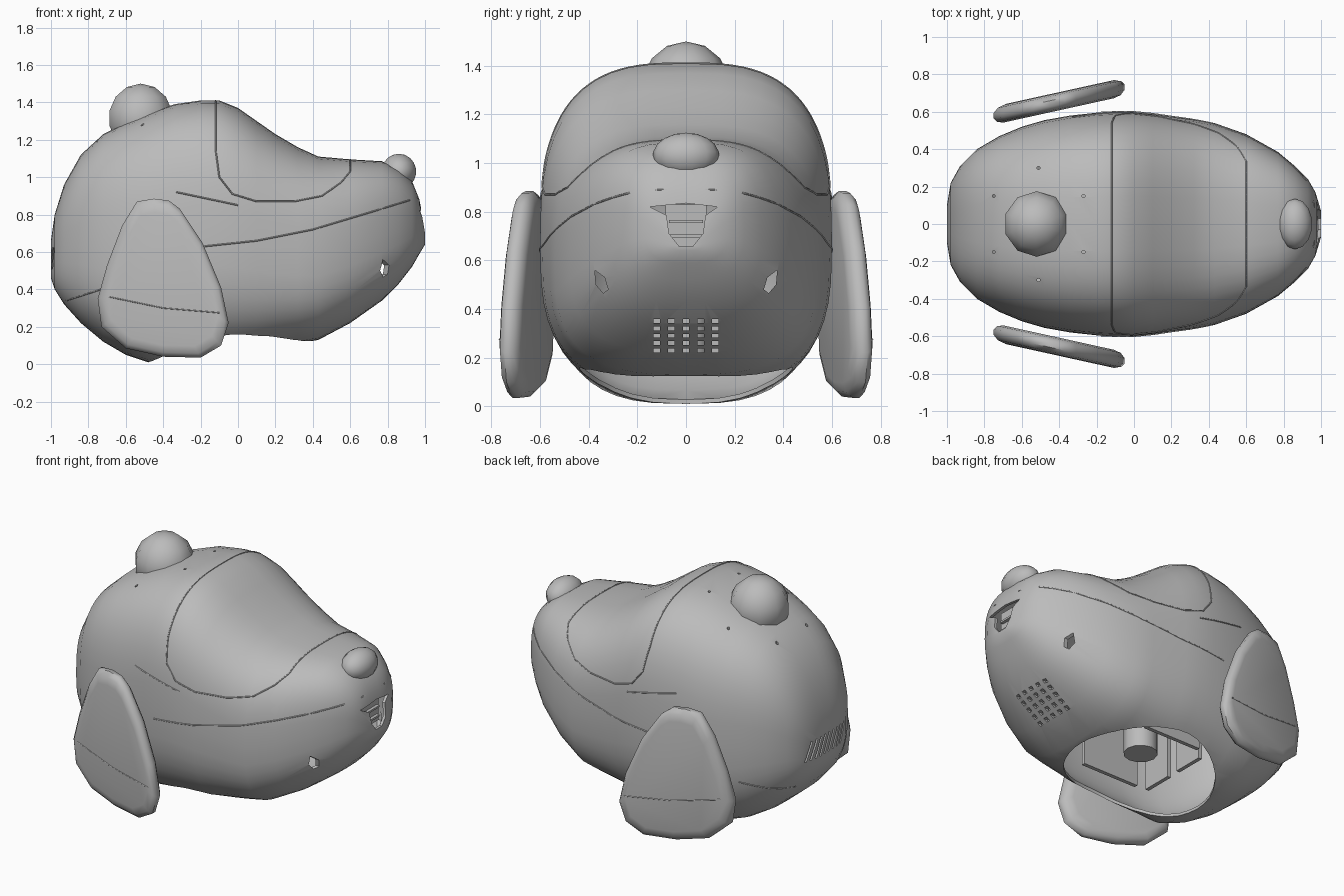
import bpy, bmesh, math
from mathutils import Matrix, Vector

if "Cube" in bpy.data.objects:
    bpy.data.objects.remove(bpy.data.objects["Cube"])

grey = bpy.data.materials.new("plain grey")
grey.use_nodes = True
grey.diffuse_color = (0.5, 0.5, 0.5, 1)
grey.node_tree.nodes["Principled BSDF"].inputs["Base Color"].default_value = grey.diffuse_color

# Head stations: x, bottom, top, half width
STATIONS = [
    (-1, .46, .66, .1), (-.98, .4, .8, .22), (-.93, .32, .96, .31),
    (-.84, .22, 1.12, .4), (-.72, .12, 1.23, .47), (-.6, .05, 1.29, .52),
    (-.48, .01, 1.34, .555), (-.34, .03, 1.39, .58), (-.2, .04, 1.41, .595),
    (-.1, .05, 1.41, .6), (0, .06, 1.37, .6), (.1, .07, 1.3, .59),
    (.2, .09, 1.23, .575), (.32, .11, 1.16, .56), (.43, .13, 1.11, .54),
    (.6, .22, 1.095, .48), (.77, .34, 1.085, .385), (.86, .43, 1.04, .31),
    (.93, .52, .98, .24), (.97, .59, .88, .17), (1, .64, .72, .07)]
POWER = 2.9


def section(x):
    """Centre height, lower and upper half height, half width at x."""
    for a, b in zip(STATIONS, STATIONS[1:]):
        if x <= b[0]:
            t = (x - a[0]) / (b[0] - a[0])
            _, low, top, width = (p + (q - p) * t for p, q in zip(a, b))
            mid = low + (top - low) * .46
            return mid, mid - low, top - mid, width


def ring_point(x, angle):
    mid, down, up, width = section(x)
    c, s = math.cos(angle), math.sin(angle)
    y = math.copysign(abs(c) ** (2 / POWER), c) * width
    z = math.copysign(abs(s) ** (2 / POWER), s) * (up if s > 0 else down)
    return Vector((x, y, mid + z))


def side_point(x, z):
    mid, down, up, width = section(x)
    r = min(1, abs(z - mid) / (up if z > mid else down))
    return Vector((x, width * (1 - r ** POWER) ** (1 / POWER), z))


def finish(name, bm, angle=35):
    bmesh.ops.recalc_face_normals(bm, faces=bm.faces)
    mesh = bpy.data.meshes.new(name)
    bm.to_mesh(mesh)
    bm.free()
    ob = bpy.data.objects.new(name, mesh)
    bpy.context.collection.objects.link(ob)
    mesh.materials.append(grey)
    smooth(ob, angle)
    return ob


def smooth(ob, angle=35):
    bpy.ops.object.select_all(action='DESELECT')
    ob.select_set(True)
    bpy.context.view_layer.objects.active = ob
    bpy.ops.object.shade_smooth_by_angle(angle=math.radians(angle))


def loft(bm, rings):
    loops = [[bm.verts.new(p) for p in ring] for ring in rings]
    n = len(loops[0])
    for a, b in zip(loops, loops[1:]):
        for i in range(n):
            j = (i + 1) % n
            bm.faces.new((a[i], a[j], b[j], b[i]))
    bm.faces.new(loops[0][::-1])
    bm.faces.new(loops[-1])


def add_box(bm, centre, size, turn=0):
    m = (Matrix.Translation(centre) @ Matrix.Rotation(turn, 4, 'X')
         @ Matrix.Diagonal((*size, 1)))
    bmesh.ops.create_cube(bm, size=1, matrix=m)


def add_prism(bm, outline, x0, x1):
    loft(bm, [[(x, y, z) for y, z in outline] for x in (x0, x1)])


def add_cylinder(bm, centre, radius, depth, sides):
    bmesh.ops.create_cone(bm, cap_ends=True, segments=sides, radius1=radius, radius2=radius,
                          depth=depth, matrix=Matrix.Translation(centre))


# Hollow head shell
bm = bmesh.new()
loft(bm, [[ring_point(s[0], math.tau * i / 48) for i in range(48)] for s in STATIONS])
head = finish("head_shell", bm)
shell = head.modifiers.new("shell", 'SOLIDIFY')
shell.thickness, shell.offset = .018, -1

# Cutter: neck opening, mouth, eyes, speaker holes, rear vents, top pinholes
bm = bmesh.new()
add_cylinder(bm, (-.04, 0, 0), .44, .8, 40)
add_prism(bm, [(-.15, .82), (-.08, .785), (-.07, .71), (-.03, .66), (.03, .66),
               (.07, .71), (.08, .785), (.13, .82), (0, .835)], .93, 1.1)
for side in (-1, 1):
    add_prism(bm, [(side * y, z) for y, z in
                   [(.375, .56), (.37, .5), (.34, .465), (.32, .48), (.335, .53)]], .7, .95)
    for x, y in [(-.75, .15), (-.27, .15), (-.51, .3)]:
        add_cylinder(bm, (x, side * y, 1.3), .009, .4, 6)
for col in range(-2, 3):
    for row in range(5):
        add_box(bm, (.72, col * .06, .23 + row * .03), (.4, .026, .016))
for i in range(-4, 5):
    add_box(bm, (-1, i * .042, .565), (.14, .014, .13), math.radians(25))
cutter = finish("opening_cutter", bm)
cutter.hide_render = True
cut = head.modifiers.new("openings", 'BOOLEAN')
cut.operation, cut.solver, cut.object = 'DIFFERENCE', 'EXACT', cutter
bpy.context.view_layer.update()
evaluated = head.evaluated_get(bpy.context.evaluated_depsgraph_get())
head.data = bpy.data.meshes.new_from_object(evaluated)
head.modifiers.clear()
bpy.data.objects.remove(cutter)
smooth(head)


# Panel seams following the shell
def seam(name, points, closed=False):
    curve = bpy.data.curves.new(name, 'CURVE')
    curve.dimensions = '3D'
    curve.bevel_depth, curve.bevel_resolution = .004, 0
    spline = curve.splines.new('POLY')
    spline.points.add(len(points) - 1)
    for slot, p in zip(spline.points, points):
        slot.co = (*p, 1)
    spline.use_cyclic_u = closed
    curve.materials.append(grey)
    bpy.context.collection.objects.link(bpy.data.objects.new(name, curve))


def along(path):
    return [side_point(a[0] + (b[0] - a[0]) * k / 6, a[1] + (b[1] - a[1]) * k / 6)
            for a, b in zip(path, path[1:]) for k in range(7)]


def flip(points):
    return [Vector((p.x, -p.y, p.z)) for p in points]


def hoop(x, low):
    ring = [ring_point(x, math.pi * i / 48) for i in range(49)]
    return [p for p in ring if p.z > low]


visor_side = along([(-.12, 1.15), (-.1, 1), (-.03, .91), (.1, .87), (.3, .87),
                    (.45, .9), (.55, .97), (.6, 1.03)])
seam("visor_seam", visor_side + hoop(.6, 1.03) + flip(visor_side[::-1])
     + hoop(-.12, 1.15)[::-1], True)
jaw = along([(-.18, .63), (.1, .66), (.4, .72), (.7, .81), (.96, .89)])
seam("jaw_seam", jaw + flip(jaw[::-1]))
for label, mirror in (("left", list), ("right", flip)):
    seam(label + "_cheek_seam", mirror(along([(-.33, .92), (0, .85)])))
    seam(label + "_rear_seam", mirror(along([(-.92, .34), (-.7, .41)])))

# Floppy ears: rounded slabs, toed outwards towards the front
EAR = [(-.45, .885), (-.54, .87), (-.62, .74), (-.7, .53), (-.75, .35), (-.73, .2),
       (-.6, .085), (-.4, .04), (-.2, .035), (-.09, .1), (-.05, .22), (-.09, .41),
       (-.19, .65), (-.31, .83), (-.37, .875)]


def ear_point(x, z, out, side):
    return Vector((x, side * (.655 + .22 * (x + .4) + out), z))


for side, label in ((1, "back"), (-1, "front")):
    rings = []
    for out, scale in ((-.047, .84), (-.038, .94), (-.015, 1), (.015, 1), (.038, .94), (.047, .84)):
        rings.append([ear_point(-.4 + (x + .4) * scale, .42 + (z - .42) * scale, out, side)
                      for x, z in EAR])
    bm = bmesh.new()
    loft(bm, rings)
    finish(label + "_side_ear", bm, 50)
    seam(label + "_side_ear_seam", [ear_point(x, z, .046, side) for x, z in
                                    [(-.69, .36), (-.4, .3), (-.1, .275)]])


# Top knob and nose
def ball(name, centre, size, sides):
    bm = bmesh.new()
    m = Matrix.Translation(centre) @ Matrix.Diagonal((*size, 1))
    bmesh.ops.create_uvsphere(bm, u_segments=sides, v_segments=sides // 2 + 2, radius=1, matrix=m)
    finish(name, bm, 60)


ball("top_knob", (-.52, 0, 1.315), (.18, .18, .185), 10)
ball("nose", (.86, 0, 1.03), (.095, .137, .095), 14)

# Lens inside the mouth
bm = bmesh.new()
add_box(bm, (.925, 0, .745), (.02, .17, .17))
for z in (.7, .76):
    add_box(bm, (.945, 0, z), (.02, .14, .012))
finish("mouth_lens", bm)

# Neck socket and ribs inside the opening
bm = bmesh.new()
rings = [(.1, .22), (.1, .5), (.065, .5), (.065, .22), (.1, .22)]
loft(bm, [[(-.05 + r * math.cos(a), r * math.sin(a), z)
           for a in (math.tau * i / 12 for i in range(12))] for r, z in rings])
finish("neck_socket", bm)
bm = bmesh.new()
for side in (-1, 1):
    add_box(bm, (-.05, side * .28, .4), (.4, .025, .4))
    add_box(bm, (-.3, side * .14, .35), (.025, .2, .35))
add_box(bm, (-.05, 0, .6), (.6, .8, .02))
finish("inner_ribs", bm)
